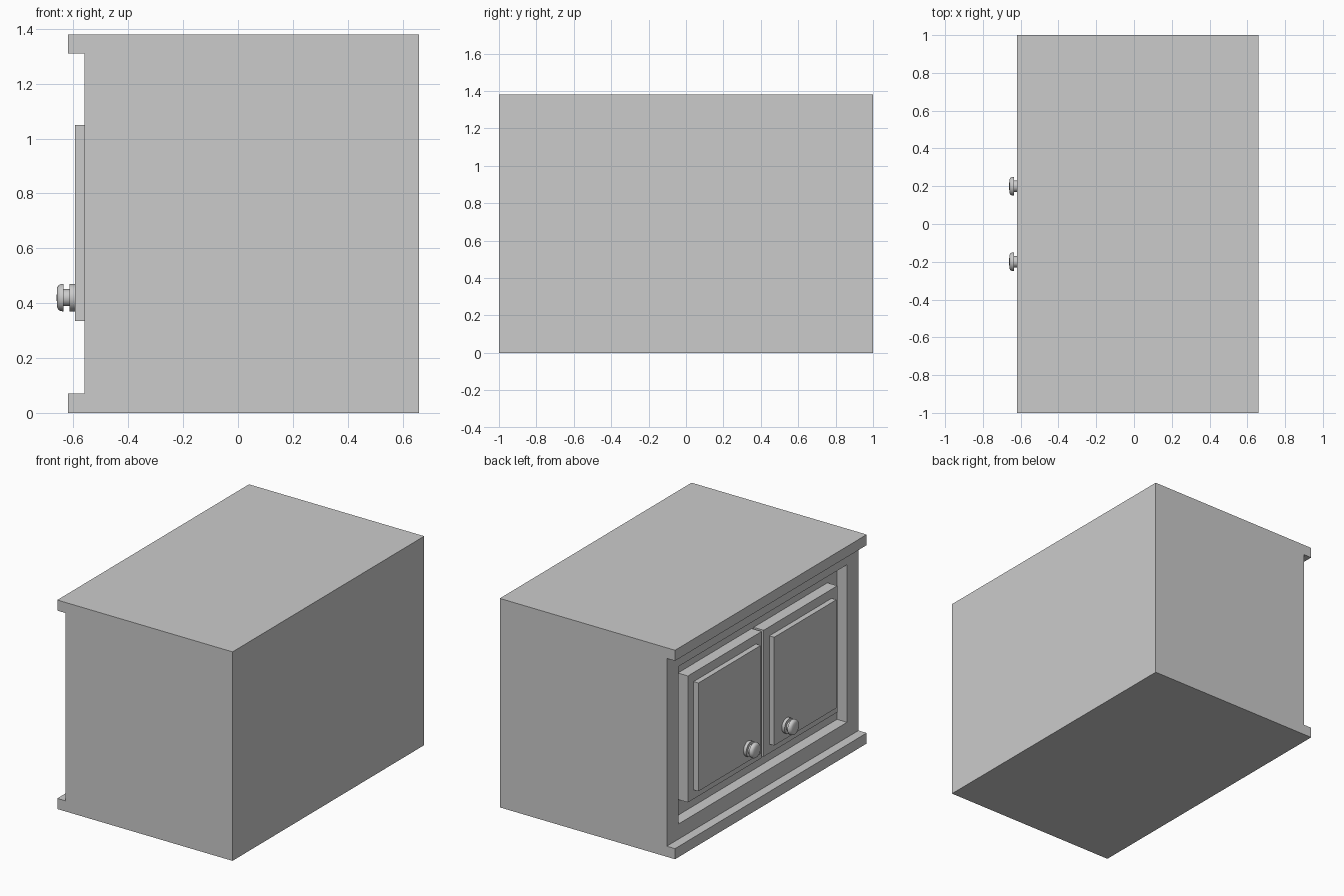
import bpy, bmesh, math
from mathutils import Vector, Matrix

if "Cube" in bpy.data.objects:
    bpy.data.objects.remove(bpy.data.objects["Cube"])


def finish(bm, name, mirror=False, smooth=False):
    bmesh.ops.recalc_face_normals(bm, faces=bm.faces)
    mesh = bpy.data.meshes.new(name)
    bm.to_mesh(mesh)
    bm.free()
    ob = bpy.data.objects.new(name, mesh)
    bpy.context.collection.objects.link(ob)
    if smooth:
        bpy.context.view_layer.objects.active = ob
        ob.select_set(True)
        bpy.ops.object.shade_smooth_by_angle(angle=math.radians(35))
        ob.select_set(False)
    if mirror:
        mod = ob.modifiers.new("Mirror", 'MIRROR')
        mod.use_axis = (False, True, False)
        mod.use_clip = False
    return ob


def extruded(profile, y0, y1):
    """Closed XZ profile swept along y."""
    bm = bmesh.new()
    face = bm.faces.new([bm.verts.new((x, y0, z)) for x, z in profile])
    ext = bmesh.ops.extrude_face_region(bm, geom=[face])["geom"]
    verts = [g for g in ext if isinstance(g, bmesh.types.BMVert)]
    bmesh.ops.translate(bm, verts=verts, vec=(0, y1 - y0, 0))
    return bm


def inset_push(bm, x, my, mz, new_x):
    """Inset the face lying at x by margins my, mz, then push it to new_x."""
    bm.faces.ensure_lookup_table()
    face = next(f for f in bm.faces if all(abs(v.co.x - x) < 1e-5 for v in f.verts))
    for margin_y, margin_z, px in ((my, mz, x), (0, 0, new_x)):
        face = bmesh.ops.extrude_discrete_faces(bm, faces=[face])["faces"][0]
        mid = face.calc_center_median()
        for v in face.verts:
            v.co.y -= math.copysign(margin_y, v.co.y - mid.y)
            v.co.z -= math.copysign(margin_z, v.co.z - mid.z)
            v.co.x = px


FRONT, BACK, LIP, RECESS, PANEL = -0.56, 0.66, -0.62, -0.487, -0.595

# Carcass with overhanging top and bottom lips and a recessed opening
carcass = extruded([(BACK, 0), (LIP, 0), (LIP, 0.07), (FRONT, 0.07),
                    (FRONT, 1.31), (LIP, 1.31), (LIP, 1.38), (BACK, 1.38)], -1, 1)
inset_push(carcass, FRONT, 0.12, 0.10, RECESS)
finish(carcass, "cabinet_body")

# Pair of doors with raised panels
door = extruded([(RECESS, 0.275), (FRONT, 0.275), (FRONT, 1.11), (RECESS, 1.11)], 0.01, 0.78)
inset_push(door, FRONT, 0.06, 0.06, PANEL)
finish(door, "cabinet_doors", mirror=True)

# Turned knobs: (distance out from the panel, radius)
knob_profile = [(0, 0), (0, 0.05), (0.02, 0.05), (0.02, 0.031), (0.041, 0.031),
                (0.041, 0.05), (0.052, 0.049), (0.060, 0.044), (0.065, 0.034), (0.066, 0)]
knob = bmesh.new()
centre = Vector((PANEL, 0.2, 0.42))
pts = [knob.verts.new(centre + Vector((-d, 0, r))) for d, r in knob_profile]
edges = [knob.edges.new(pair) for pair in zip(pts, pts[1:])]
bmesh.ops.spin(knob, geom=pts + edges, cent=centre, axis=(1, 0, 0),
               angle=math.tau, steps=32, use_duplicate=False)
bmesh.ops.remove_doubles(knob, verts=knob.verts, dist=1e-5)
finish(knob, "door_knobs", mirror=True, smooth=True)
